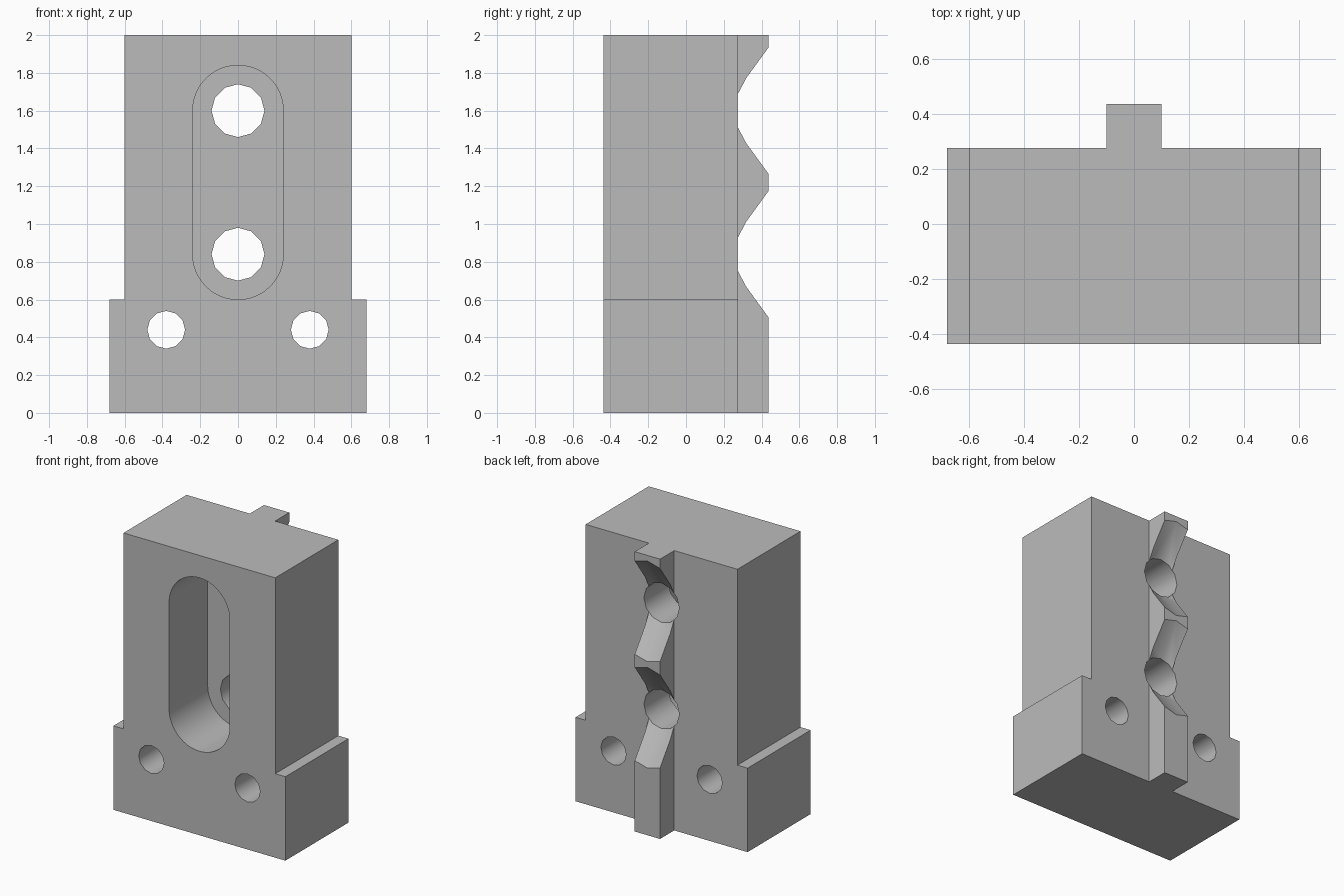
import bpy, bmesh, math

cube = bpy.data.objects.get("Cube")
if cube:
    bpy.data.objects.remove(cube, do_unlink=True)

FRONT, BACK, RIB_BACK = -0.436, 0.276, 0.436
SLOT_FLOOR = 0.0
HOLE_Z = (0.84, 1.60)

steel = bpy.data.materials.new("grey metal")
steel.use_nodes = True
GREY = (0.5, 0.5, 0.5, 1)
steel.diffuse_color = GREY
steel.node_tree.nodes["Principled BSDF"].inputs["Base Color"].default_value = GREY


def loft(name, rings):
    """Closed solid through (y, outline) rings, each outline in x and z."""
    bm = bmesh.new()
    loops = [[bm.verts.new((x, y, z)) for x, z in pts] for y, pts in rings]
    for a, b in zip(loops, loops[1:]):
        for i in range(len(a)):
            j = (i + 1) % len(a)
            bm.faces.new((a[i], a[j], b[j], b[i]))
    bm.faces.new(loops[0])
    bm.faces.new(loops[-1])
    bmesh.ops.recalc_face_normals(bm, faces=bm.faces)
    mesh = bpy.data.meshes.new(name)
    bm.to_mesh(mesh)
    bm.free()
    mesh.materials.append(steel)
    ob = bpy.data.objects.new(name, mesh)
    bpy.context.collection.objects.link(ob)
    return ob


def arc(cx, cz, r, start=0, sweep=360, n=12):
    count = n if sweep == 360 else n + 1
    angles = [math.radians(start + sweep * i / n) for i in range(count)]
    return [(cx + r * math.cos(a), cz + r * math.sin(a)) for a in angles]


def combine(target, tool, operation):
    """Apply a boolean and discard the tool."""
    tool.hide_render = True
    mod = target.modifiers.new(operation.title(), 'BOOLEAN')
    mod.operation, mod.object, mod.solver = operation, tool, 'EXACT'
    bpy.ops.object.select_all(action='DESELECT')
    bpy.context.view_layer.objects.active = target
    target.select_set(True)
    bpy.ops.object.modifier_apply(modifier=mod.name)
    bpy.data.objects.remove(tool, do_unlink=True)


# Block with a wider foot
right_side = [(0.68, 0), (0.68, 0.6), (0.6, 0.6), (0.6, 2)]
outline = right_side + [(-x, z) for x, z in reversed(right_side)]
block = loft("mounting_block", [(FRONT, outline), (BACK, outline)])

# Vertical rib on the back
rib_outline = [(-0.1, 0), (0.1, 0), (0.1, 2), (-0.1, 2)]
combine(block, loft("rib", [(0.15, rib_outline), (RIB_BACK, rib_outline)]), 'UNION')

# Round-ended pocket in the front
slot = arc(0, HOLE_Z[1], 0.24, 0, 180, 24) + arc(0, HOLE_Z[0], 0.24, 180, 180, 24)
combine(block, loft("slot_cutter", [(FRONT - 0.1, slot), (SLOT_FLOOR, slot)]), 'DIFFERENCE')

# Main holes, flaring into cones through the rib
R_HOLE, R_CONE = 0.14, 0.36
slope = (R_CONE - R_HOLE) / (RIB_BACK - BACK)
for z in HOLE_Z:
    end = RIB_BACK + 0.04
    rings = [(-0.2, arc(0, z, R_HOLE)), (BACK, arc(0, z, R_HOLE)),
             (end, arc(0, z, R_HOLE + slope * (end - BACK)))]
    combine(block, loft("cone_cutter", rings), 'DIFFERENCE')

# Bolt holes through the foot
for x in (-0.38, 0.38):
    ring = arc(x, 0.44, 0.1)
    combine(block, loft("bolt_cutter", [(FRONT - 0.1, ring), (RIB_BACK, ring)]), 'DIFFERENCE')

bpy.ops.object.shade_smooth_by_angle(angle=math.radians(32))
